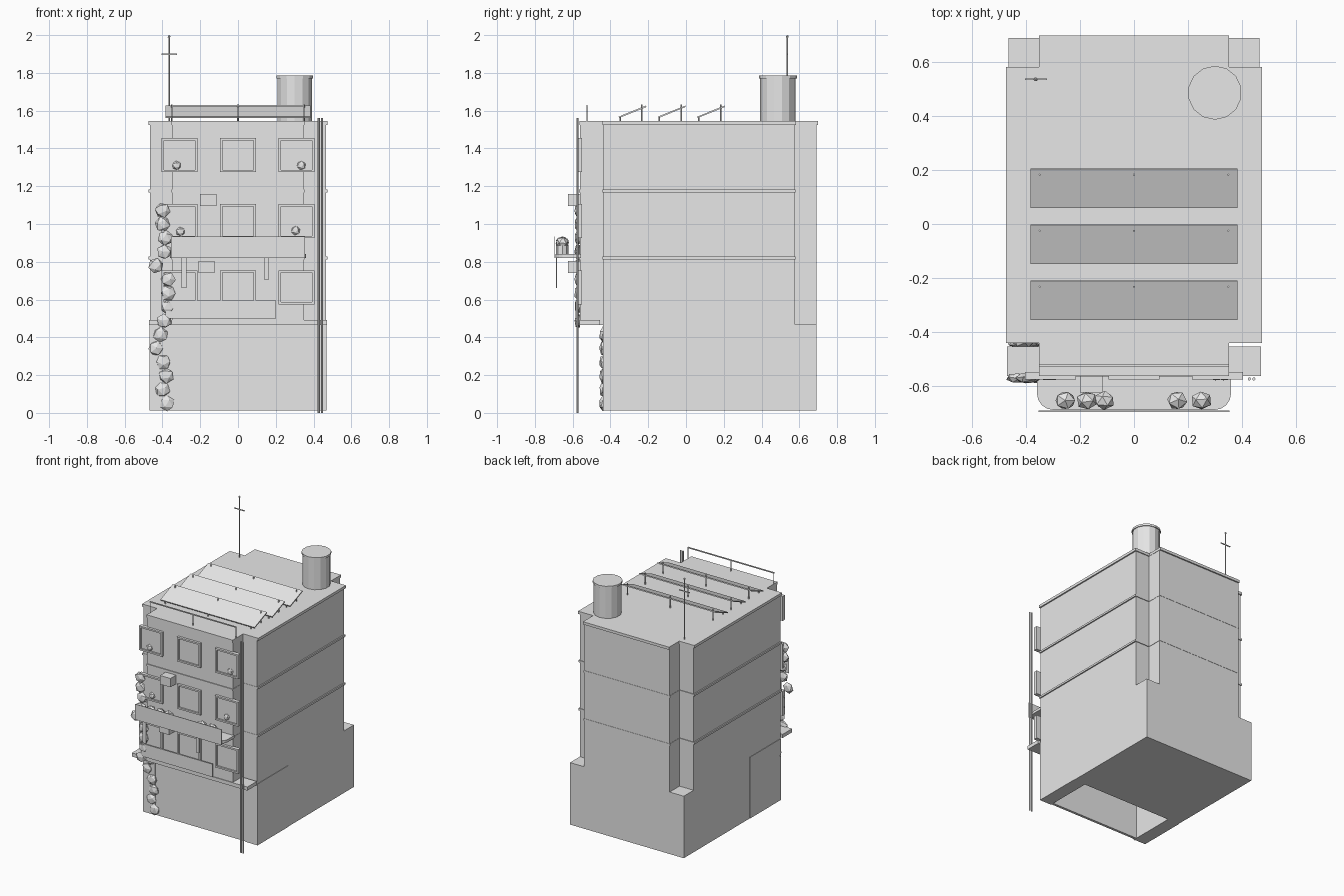
import bpy, bmesh, math
from mathutils import Matrix, Vector

old = bpy.data.objects.get("Cube")
if old:
    bpy.data.objects.remove(old)

grey = bpy.data.materials.new("light_grey")
grey.use_nodes = True
grey.diffuse_color = (0.8, 0.8, 0.8, 1)
grey.node_tree.nodes["Principled BSDF"].inputs["Base Color"].default_value = (0.8, 0.8, 0.8, 1)


def finish(name, bm):
    bmesh.ops.recalc_face_normals(bm, faces=bm.faces[:])
    mesh = bpy.data.meshes.new(name)
    bm.to_mesh(mesh)
    bm.free()
    mesh.materials.append(grey)
    obj = bpy.data.objects.new(name, mesh)
    bpy.context.collection.objects.link(obj)
    return obj


def box(name, x0, x1, y0, y1, z0, z1):
    bm = bmesh.new()
    centre = Vector((x0 + x1, y0 + y1, z0 + z1)) / 2
    bmesh.ops.create_cube(bm, size=1, matrix=Matrix.Translation(centre)
                          @ Matrix.Diagonal((x1 - x0, y1 - y0, z1 - z0, 1)))
    return finish(name, bm)


def prism(name, outline, z0, z1):
    bm = bmesh.new()
    face = bm.faces.new([bm.verts.new((x, y, z0)) for x, y in outline])
    out = bmesh.ops.extrude_face_region(bm, geom=[face])
    bmesh.ops.translate(bm, vec=(0, 0, z1 - z0),
                        verts=[v for v in out["geom"] if isinstance(v, bmesh.types.BMVert)])
    return finish(name, bm)


def mirrored(half):
    return half + [(-x, y) for x, y in reversed(half)]


def rod(name, x, y, z0, z1, r, sides=8):
    bm = bmesh.new()
    bmesh.ops.create_cone(bm, cap_ends=True, segments=sides, radius1=r, radius2=r,
                          depth=z1 - z0, matrix=Matrix.Translation((x, y, (z0 + z1) / 2)))
    return finish(name, bm)


def clump(name, x, y, z, rx, ry, rz, turn=0):
    bm = bmesh.new()
    bmesh.ops.create_icosphere(bm, subdivisions=1, radius=1, matrix=Matrix.Translation((x, y, z))
                               @ Matrix.Diagonal((rx, ry, rz, 1))
                               @ Matrix.Rotation(turn, 4, (1, 2, 3)))
    return finish(name, bm)


# Ground floor: solid rear, open garage at the front
BASE, W = 0.012, 0.465
box("ground_floor", -W, W, -0.08, 0.69, BASE, 0.47)
box("garage_lintel", -W, W, -0.435, -0.08, 0.375, 0.47)
for side, s in (("left", 1), ("right", -1)):
    a, b = sorted((s * 0.37, s * 0.468))
    box(f"garage_wall_{side}", a, b, -0.44, -0.08, BASE, 0.465)
box("garage_shutter", -0.38, 0.38, -0.434, -0.415, BASE, 0.375)

# Upper floors: cross-shaped plan with a front bay and notched corners
prism("upper_floors", mirrored([(0.35, -0.56), (0.35, -0.44), (W, -0.44),
                                (W, 0.575), (0.35, 0.575), (0.35, 0.69)]), 0.465, 1.53)
prism("roof_slab", mirrored([(0.352, -0.565), (0.352, -0.442), (0.475, -0.442),
                             (0.475, 0.582), (0.352, 0.582), (0.352, 0.7)]), 1.525, 1.545)
for z in (0.82, 1.175):
    prism("floor_band", mirrored([(0.352, -0.566), (0.352, -0.442), (0.474, -0.442),
                                  (0.474, 0.58), (0.352, 0.58), (0.352, 0.692)]),
          z - 0.007, z + 0.007)
box("front_ledge", -0.472, 0.472, -0.565, -0.455, 0.465, 0.492)

# Windows: four frame bars and a pane each
for z in (0.575, 0.925, 1.275):
    for x in (-0.31, 0, 0.31):
        l, r, t = x - 0.095, x + 0.095, z + 0.18
        box("window_pane", l, r, -0.566, -0.55, z, t)
        for a, b, c, d in ((l, l + .013, z, t), (r - .013, r, z, t),
                           (l, r, z, z + .012), (l, r, t - .012, t)):
            box("window_frame", a, b, -0.578, -0.55, c, d)

# Window plants
for x, z in ((-0.325, 1.31), (0.335, 1.31), (-0.305, 0.96), (0.305, 0.965)):
    clump("window_plant", x, -0.568, z, 0.025, 0.014, 0.025, x)

# Air conditioners and lower front panel
box("air_conditioner_upper", -0.2, -0.115, -0.625, -0.56, 1.095, 1.16)
box("air_conditioner_lower", -0.21, -0.125, -0.625, -0.56, 0.74, 0.805)
box("lower_front_panel", -0.385, 0.2, -0.584, -0.576, 0.5, 0.595)

# Balcony with rounded front corners, parapet plate, pots and hanging strips
corner = [(0.3 + 0.06 * math.sin(a), -0.63 - 0.06 * math.cos(a))
          for a in (i * math.pi / 8 for i in range(5))]
prism("balcony_floor", mirrored(corner + [(0.36, -0.555)]), 0.82, 0.84)
box("balcony_parapet", -0.355, 0.355, -0.697, -0.693, 0.82, 0.935)
for i, x in enumerate((-0.255, -0.175, -0.11, 0.16, 0.25)):
    rod("balcony_pot", x, -0.655, 0.84, 0.885, 0.032)
    clump("balcony_plant", x, -0.655, 0.9, 0.04, 0.036, 0.035, i)
for x, z in ((-0.285, 0.66), (0.15, 0.705)):
    box("hanging_strip", x - 0.013, x + 0.013, -0.688, -0.682, z, 0.825)

# Climbing plant up the front right corner
sway = (-0.375, -0.4, -0.38, -0.395, -0.435, -0.41, -0.39, -0.37,
        -0.37, -0.37, -0.435, -0.39, -0.385, -0.4, -0.4)
for i, x in enumerate(sway):
    z = 0.05 + i * 0.073
    clump("climbing_plant", x, -0.44 if z < 0.46 else -0.572, z, 0.042, 0.02, 0.042, i * 1.3)

# Drain pipes
for x in (0.428, 0.445):
    rod("drain_pipe", x, -0.575, 0, 1.56, 0.006)

# Roof railing
for x in (-0.35, 0, 0.35):
    rod("railing_post", x, -0.525, 1.54, 1.63, 0.003)
box("railing_bar", -0.352, 0.352, -0.528, -0.522, 1.622, 1.63)

# Tilted solar panels on posts
for y in (-0.283, -0.075, 0.133):
    panel = box("solar_panel", -0.385, 0.385, -0.078, 0.078, -0.004, 0.004)
    panel.location = (0, y, 1.594)
    panel.rotation_euler.x = math.radians(22)
    for x in (-0.35, 0, 0.35):
        rod("panel_rear_post", x, y + 0.05, 1.54, 1.632, 0.004)
        rod("panel_front_post", x, y - 0.066, 1.54, 1.567, 0.004)

# Water tank
rod("water_tank", 0.3, 0.487, 1.54, 1.775, 0.094, 14)
rod("tank_lid", 0.3, 0.487, 1.77, 1.785, 0.1, 14)

# Antenna
rod("antenna_mast", -0.365, 0.537, 1.54, 1.99, 0.004)
box("antenna_bar", -0.405, -0.322, 0.534, 0.54, 1.896, 1.902)
clump("antenna_tip", -0.365, 0.537, 1.992, 0.008, 0.008, 0.008)
